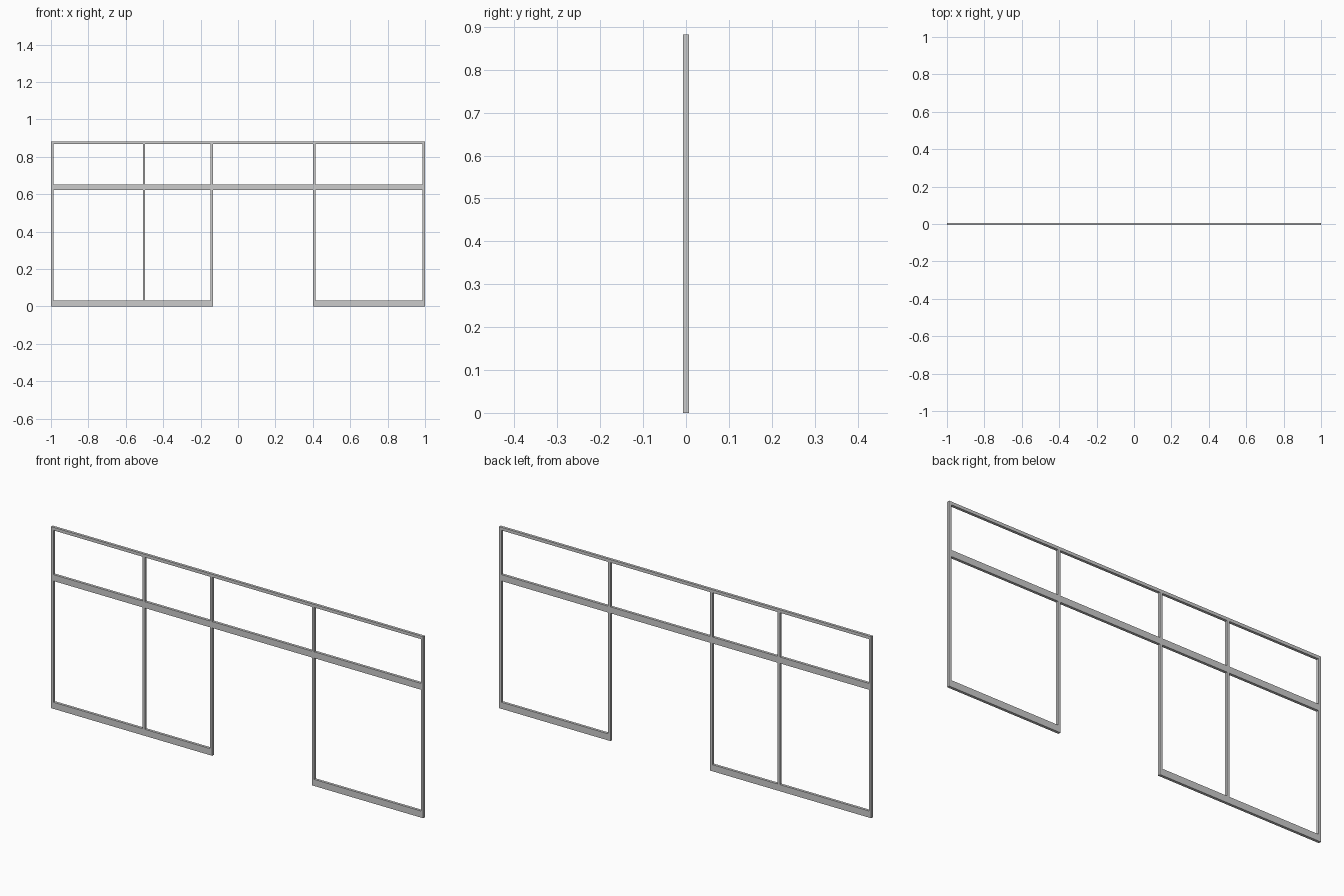
import bpy

if "Cube" in bpy.data.objects:
    bpy.data.objects.remove(bpy.data.objects["Cube"])

DEPTH = 0.013   # frame thickness in y
POST = 0.013    # upright width
TOP, TOP_LOW = 0.882, 0.867
MID, MID_LOW = 0.652, 0.621
SILL = 0.032


def bar(name, x0, x1, z0, z1):
    """Rectangular bar given by its front outline."""
    bpy.ops.mesh.primitive_cube_add(size=1, location=((x0 + x1) / 2, 0, (z0 + z1) / 2))
    ob = bpy.context.object
    ob.name = name
    ob.scale = (x1 - x0, DEPTH, z1 - z0)
    bpy.ops.object.transform_apply(location=False, rotation=False, scale=True)
    return ob


# Full-width rails, butting against the end posts
inner = 1 - POST
bar("top_rail", -inner, inner, TOP_LOW, TOP)
bar("transom_rail", -inner, inner, MID_LOW, MID)

# Bottom sills either side of the door opening
door_left, door_right = -0.134, 0.401
bar("left_sill", -inner, door_left, 0, SILL)
bar("right_sill", door_right, inner, 0, SILL)

# Full-height end posts
bar("left_end_post", -1, -inner, 0, TOP)
bar("right_end_post", inner, 1, 0, TOP)

# Inner mullions, split by the transom rail
mullions = {
    "window_mullion": -0.509,
    "door_left_mullion": door_left - POST,
    "door_right_mullion": door_right,
}
for name, x in mullions.items():
    bar(name + "_lower", x, x + POST, SILL, MID_LOW)
    bar(name + "_upper", x, x + POST, MID, TOP_LOW)
